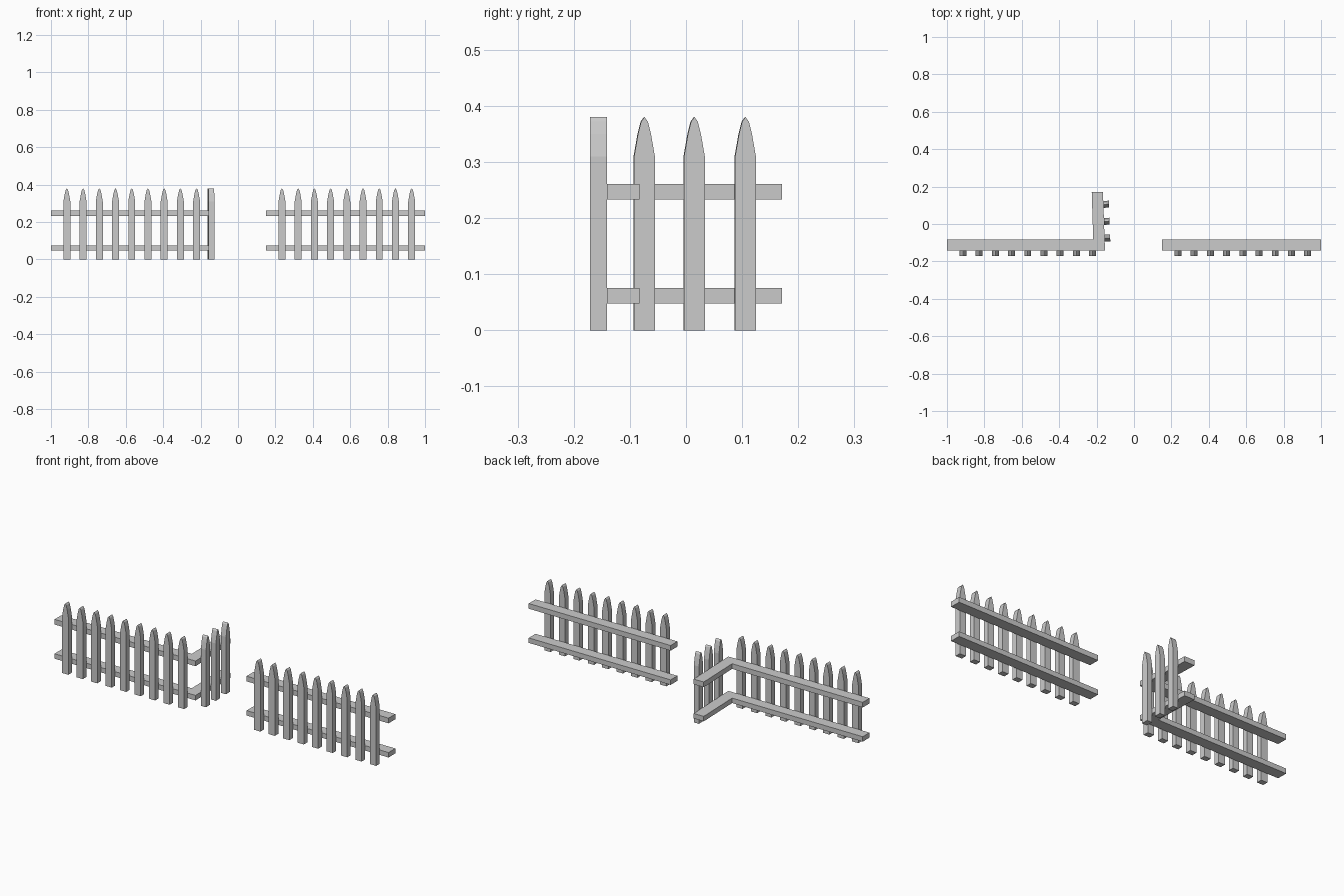
import bpy, bmesh, math
from mathutils import Matrix, Vector

if "Cube" in bpy.data.objects:
    bpy.data.objects.remove(bpy.data.objects["Cube"])

DEPTH = 0.03      # picket thickness
FRONT = -0.141    # front face of the rails
BACK = -0.083     # rear face of the rails
SPACING = 0.0867


def extrude_outline(name, points, offset):
    """Make a solid by extruding a flat outline."""
    bm = bmesh.new()
    face = bm.faces.new([bm.verts.new(p) for p in points])
    ext = bmesh.ops.extrude_face_region(bm, geom=[face])
    verts = [g for g in ext["geom"] if isinstance(g, bmesh.types.BMVert)]
    bmesh.ops.translate(bm, verts=verts, vec=Vector(offset))
    bmesh.ops.recalc_face_normals(bm, faces=bm.faces)
    mesh = bpy.data.meshes.new(name)
    bm.to_mesh(mesh)
    bm.free()
    obj = bpy.data.objects.new(name, mesh)
    bpy.context.collection.objects.link(obj)
    return obj


# shared picket: straight board with a rounded pointed top, back face at y = 0
half = [(0.0185, 0), (0.0185, 0.31), (0.0115, 0.35), (0.006, 0.372)]
outline = half + [(0, 0.38)] + [(-x, z) for x, z in reversed(half)]
picket_mesh = extrude_outline("picket", [(x, 0, z) for x, z in outline], (0, -DEPTH, 0))
mesh = picket_mesh.data
bpy.data.objects.remove(picket_mesh)


def picket(name, x, y, angle=0.0):
    obj = bpy.data.objects.new(name, mesh)
    obj.matrix_world = Matrix.Translation((x, y, 0)) @ Matrix.Rotation(angle, 4, "Z")
    bpy.context.collection.objects.link(obj)


# front pickets, nine on each side of the gap
for i in range(9):
    picket(f"left_picket_{i + 1}", -0.915 + i * SPACING, FRONT)
    picket(f"right_picket_{i + 1}", 0.235 + i * SPACING, FRONT)

# pickets on the short return, which leans about two degrees
for i, y in enumerate((-0.075, 0.014, 0.105)):
    x = -0.155 - (y - FRONT) * 0.035
    picket(f"return_picket_{i + 1}", x, y, math.radians(92))

# rails: an L-shaped pair on the left, a straight pair on the right
corner = [(-1, FRONT), (-0.155, FRONT), (-0.166, 0.171), (-0.226, 0.171),
          (-0.218, BACK), (-1, BACK)]
straight = [(0.15, FRONT), (1, FRONT), (1, BACK), (0.15, BACK)]
for level, z0, z1 in (("lower", 0.048, 0.075), ("upper", 0.233, 0.261)):
    for side, pts in (("left", corner), ("right", straight)):
        extrude_outline(f"{side}_{level}_rail", [(x, y, z0) for x, y in pts], (0, 0, z1 - z0))
